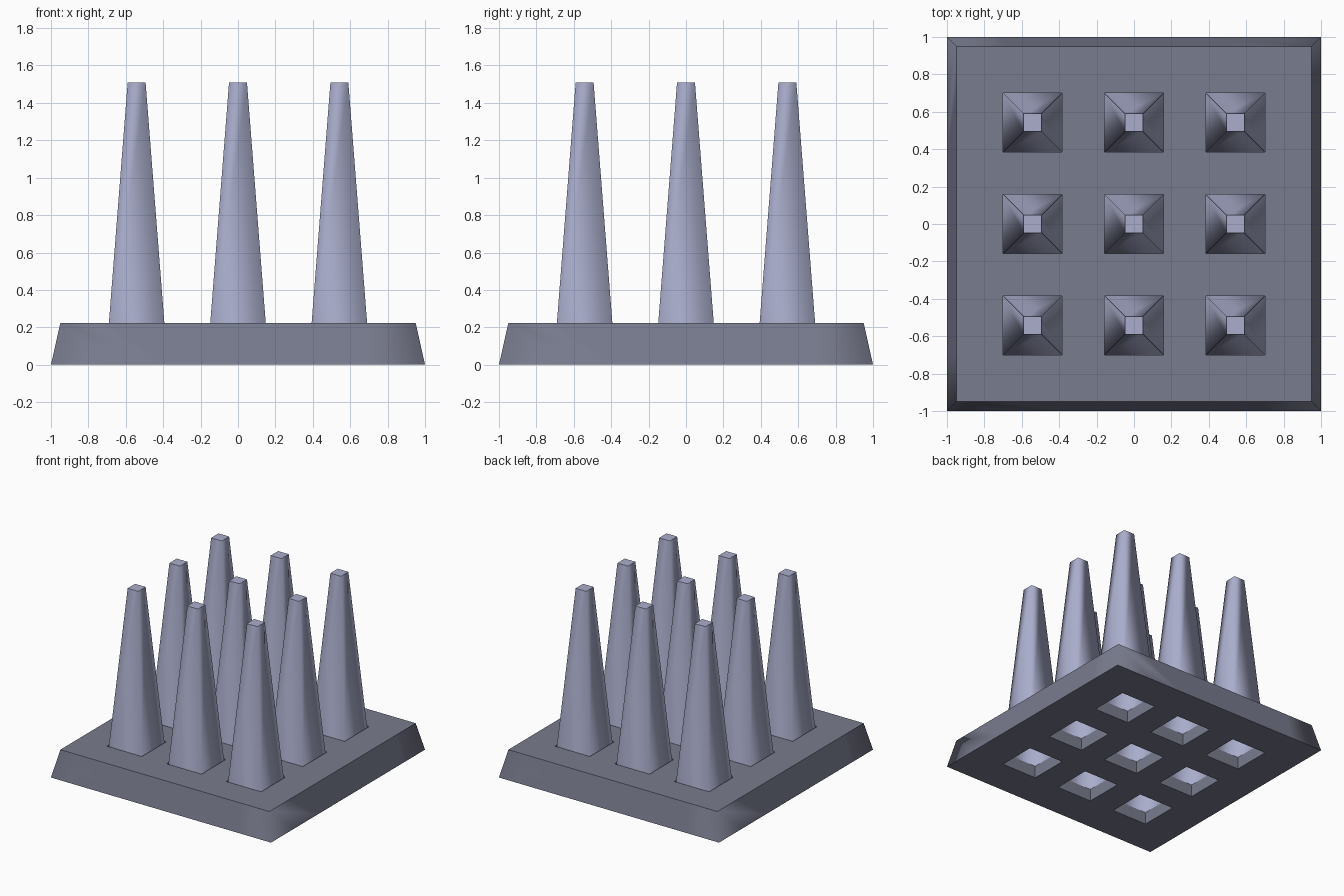
import bpy, bmesh

if "Cube" in bpy.data.objects:
    bpy.data.objects.remove(bpy.data.objects["Cube"])

BASE_H, PEG_TOP, PEG_LOW = 0.223, 1.508, 0.10
PITCH, HOLE = 0.542, 0.158


def material(name, rgb):
    m = bpy.data.materials.new(name)
    m.diffuse_color = (*rgb, 1)
    m.use_nodes = True
    m.node_tree.nodes["Principled BSDF"].inputs["Base Color"].default_value = m.diffuse_color
    return m


def finish(bm, name, mat):
    bmesh.ops.recalc_face_normals(bm, faces=bm.faces[:])
    me = bpy.data.meshes.new(name)
    bm.to_mesh(me)
    bm.free()
    me.materials.append(mat)
    ob = bpy.data.objects.new(name, me)
    bpy.context.collection.objects.link(ob)
    return ob


grey = material("slate grey", (0.19, 0.20, 0.27))
lavender = material("pale lavender", (0.40, 0.42, 0.60))

# Base plate: a grid of cells with the nine hole cells left open
cuts = [-1] + [c * PITCH + s * HOLE for c in (-1, 0, 1) for s in (-1, 1)] + [1]
bm = bmesh.new()
n = len(cuts)


def grid(z, edge):
    line = [c * edge if abs(c) == 1 else c for c in cuts]
    return [[bm.verts.new((x, y, z)) for y in line] for x in line]


low, high = grid(0, 1.0), grid(BASE_H, 0.95)
is_hole = lambda i, j: i % 2 == 1 and j % 2 == 1 and i < n - 1 and j < n - 1
for i in range(n - 1):
    for j in range(n - 1):
        ring = [(i, j), (i + 1, j), (i + 1, j + 1), (i, j + 1)]
        if not is_hole(i, j):
            for g in (low, high):
                bm.faces.new([g[a][b] for a, b in ring])
        else:
            # Hole walls
            for (a, b), (c, d) in zip(ring, ring[1:] + ring[:1]):
                bm.faces.new((low[a][b], low[c][d], high[c][d], high[a][b]))
# Sloping outer sides, smooth around the corners
e = n - 1
rim = [(0, 0), (e, 0), (e, e), (0, e)]
for (a, b), (c, d) in zip(rim, rim[1:] + rim[:1]):
    da, db = (c > a) - (c < a), (d > b) - (d < b)
    steps = [(a + da * k, b + db * k) for k in range(n)]
    f = bm.faces.new([low[p][q] for p, q in steps] + [high[p][q] for p, q in reversed(steps)])
    f.smooth = True
bmesh.ops.dissolve_limit(bm, angle_limit=0.01, verts=bm.verts[:], edges=bm.edges[:])
finish(bm, "base_plate", grey)

# Pegs: hollow square tapers, open below, set into the holes
for i in (-1, 0, 1):
    for j in (-1, 0, 1):
        bm = bmesh.new()
        rings = []
        for h, z in ((HOLE, PEG_LOW), (0.048, PEG_TOP)):
            rings.append([bm.verts.new((i * PITCH + h * sx, j * PITCH + h * sy, z))
                          for sx, sy in ((-1, -1), (1, -1), (1, 1), (-1, 1))])
        for k in range(4):
            m = (k + 1) % 4
            f = bm.faces.new((rings[0][k], rings[0][m], rings[1][m], rings[1][k]))
            f.smooth = True
        bm.faces.new(rings[1])
        finish(bm, "peg", lavender)
